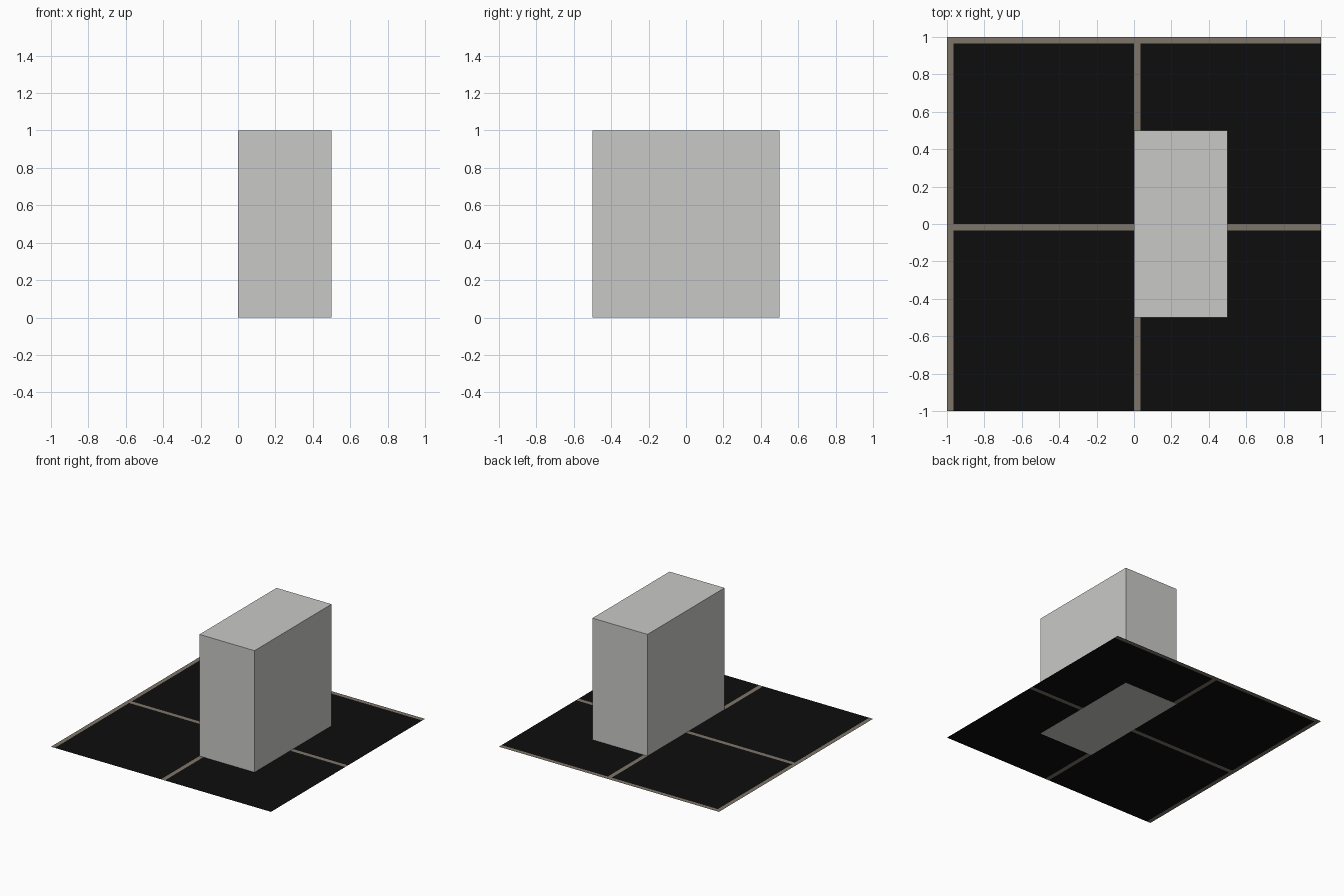
import bpy, bmesh

if "Cube" in bpy.data.objects:
    bpy.data.objects.remove(bpy.data.objects["Cube"])

GROUT = 0.035


def material(name, rgb):
    m = bpy.data.materials.new(name)
    m.diffuse_color = (*rgb, 1)
    m.use_nodes = True
    m.node_tree.nodes["Principled BSDF"].inputs["Base Color"].default_value = m.diffuse_color
    return m


def add_object(name, bm, mats):
    me = bpy.data.meshes.new(name)
    bm.to_mesh(me)
    bm.free()
    for m in mats:
        me.materials.append(m)
    ob = bpy.data.objects.new(name, me)
    bpy.context.collection.objects.link(ob)
    return ob


black = material("black_tile", (0.004, 0.004, 0.004))
brown = material("grout", (0.205, 0.178, 0.138))
grey = material("light_grey", (0.584, 0.584, 0.571))

# Tiled floor: one flat sheet cut along the grout lines
bm = bmesh.new()
xs = [-1, -1 + GROUT, 0, GROUT, 1]
ys = [-1, -GROUT, 0, 1 - GROUT, 1]
grid = [[bm.verts.new((x, y, 0.0005)) for x in xs] for y in ys]
for j in range(4):
    for i in range(4):
        f = bm.faces.new((grid[j][i], grid[j][i + 1],
                          grid[j + 1][i + 1], grid[j + 1][i]))
        # Grout runs along the left and back edge of every tile
        f.material_index = 1 if i % 2 == 0 or j % 2 == 1 else 0
add_object("tiled_floor", bm, [black, brown])

# Plain upright block standing on the floor
bm = bmesh.new()
bmesh.ops.create_cube(bm, size=1)
for v in bm.verts:
    v.co = (v.co.x * 0.5 + 0.25, v.co.y, v.co.z + 0.5)
add_object("block", bm, [grey])
